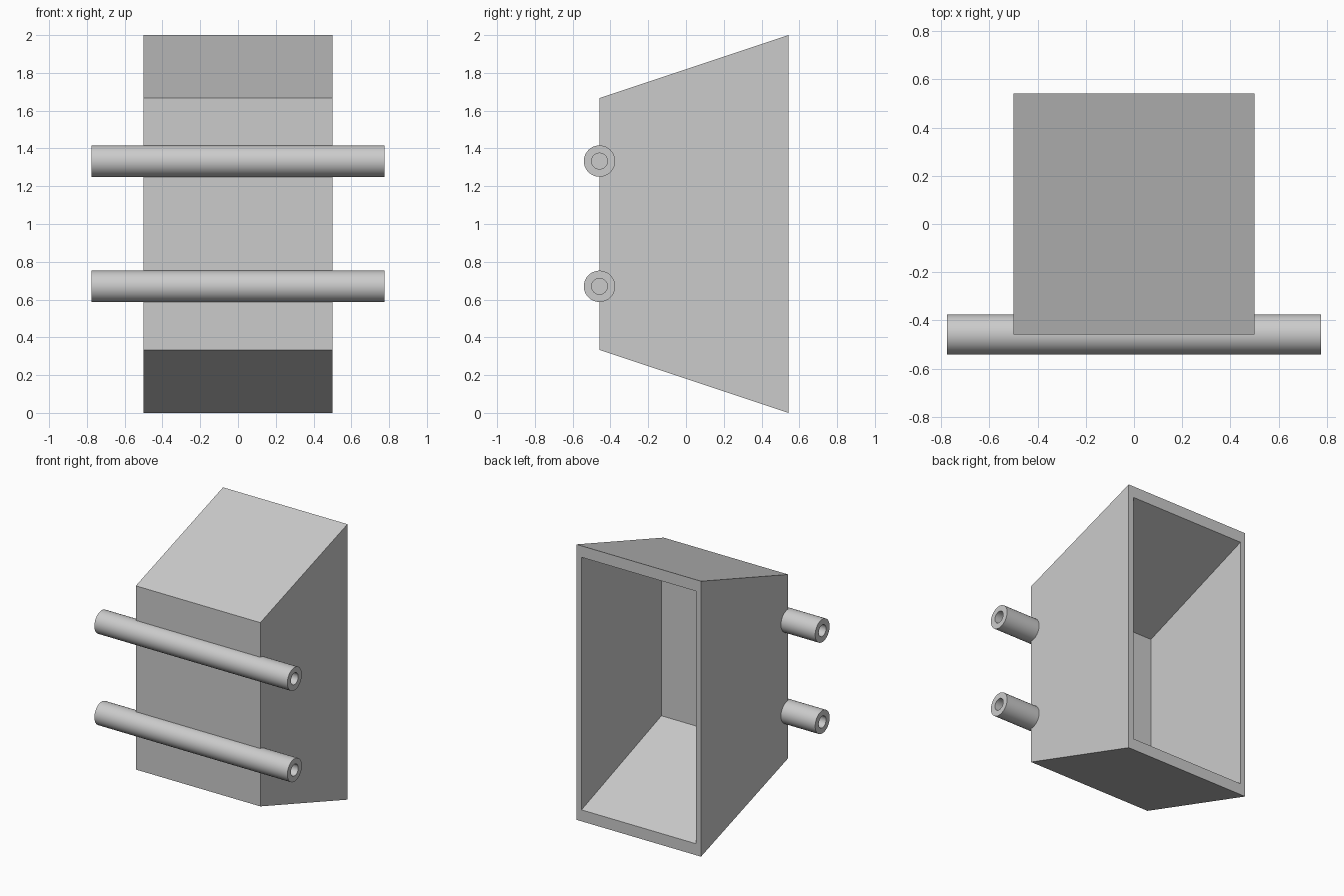
import bpy, bmesh, math
from mathutils import Vector

cube = bpy.data.objects.get("Cube")
if cube:
    bpy.data.objects.remove(cube, do_unlink=True)

grey = bpy.data.materials.new("plain_grey")
grey.use_nodes = True
colour = (0.6, 0.6, 0.6, 1)
grey.diffuse_color = colour
grey.node_tree.nodes["Principled BSDF"].inputs["Base Color"].default_value = colour


def skin(name, rings, smooth=False):
    """Join successive rings of points with quads and cap both ends."""
    bm = bmesh.new()
    loops = [[bm.verts.new(p) for p in ring] for ring in rings]
    for a, b in zip(loops, loops[1:]):
        n = len(a)
        for i in range(n):
            j = (i + 1) % n
            bm.faces.new((a[i], a[j], b[j], b[i]))
    bm.faces.new(loops[0])
    bm.faces.new(loops[-1])
    bmesh.ops.recalc_face_normals(bm, faces=bm.faces)
    mesh = bpy.data.meshes.new(name)
    bm.to_mesh(mesh)
    bm.free()
    mesh.materials.append(grey)
    obj = bpy.data.objects.new(name, mesh)
    bpy.context.collection.objects.link(obj)
    if smooth:
        bpy.ops.object.select_all(action="DESELECT")
        obj.select_set(True)
        bpy.context.view_layer.objects.active = obj
        bpy.ops.object.shade_smooth_by_angle(angle=math.radians(35))
    return obj


def rectangle(y, half_width, half_height):
    return [Vector((sx * half_width, y, 1 + sz * half_height))
            for sx, sz in ((-1, -1), (1, -1), (1, 1), (-1, 1))]


def circle(x, radius, y, z, sides=48):
    return [Vector((x, y + radius * math.cos(math.tau * i / sides),
                    z + radius * math.sin(math.tau * i / sides)))
            for i in range(sides)]


# Tapered box, open at the back
FRONT, BACK, WALL = -0.458, 0.542, 0.083
skin("tapered_box", [
    rectangle(FRONT, 0.5, 0.667),
    rectangle(BACK, 0.5, 1.0),
    rectangle(BACK, 0.46, 1.0 - WALL),
    rectangle(FRONT + WALL, 0.46, 0.667 - WALL),
])

# Two crossbars with a bore in each end
END, BORE_END = 0.775, 0.5
for name, z in (("lower_bar", 0.67), ("upper_bar", 1.333)):
    sections = [(-BORE_END, 0.042), (-END, 0.042), (-END, 0.083),
                (END, 0.083), (END, 0.042), (BORE_END, 0.042)]
    skin(name, [circle(x, r, FRONT, z) for x, r in sections], smooth=True)
